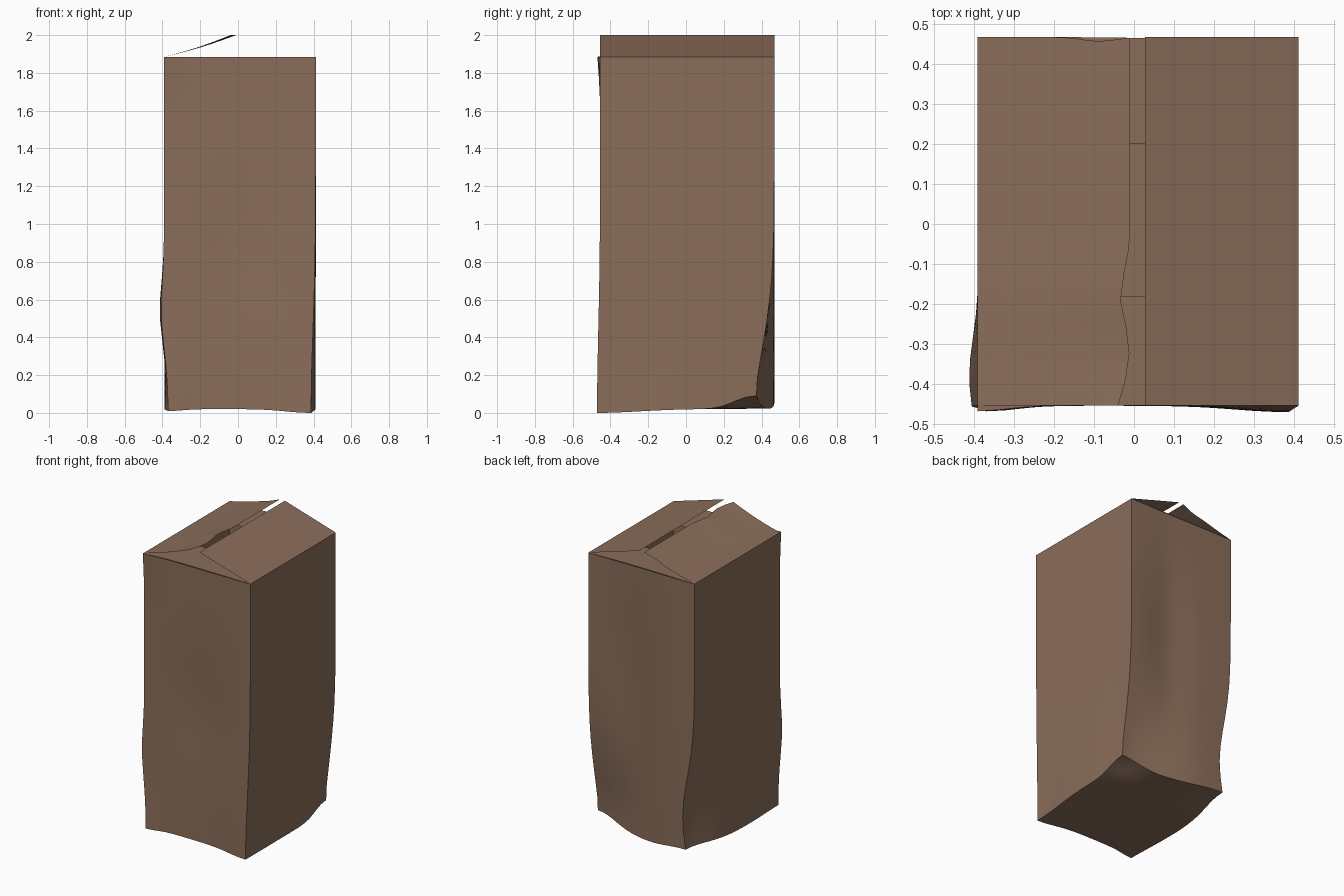
import bpy, bmesh, math

if "Cube" in bpy.data.objects:
    bpy.data.objects.remove(bpy.data.objects["Cube"])

card = bpy.data.materials.new("cardboard brown")
card.diffuse_color = (0.255, 0.155, 0.102, 1)
card.use_nodes = True
card.node_tree.nodes["Principled BSDF"].inputs["Base Color"].default_value = card.diffuse_color

X0, X1, Y0, Y1, Z0, Z1 = -0.392, 0.412, -0.455, 0.468, 0.02, 1.885

# Soft dents and bulges: centre, reach, push
DENTS = [
    ((X1, Y0, Z0), (.20, .30, .60), (-.025, -.016, -.02)),
    ((X0, Y0, Z0), (.12, .20, .35), (.022, -.014, -.01)),
    ((X0, -.38, .53), (.30, .13, .22), (-.025, 0, 0)),
    ((X1, Y1, Z0), (.35, .30, .50), (-.006, -.095, 0)),
    ((X1, Y1, Z0), (.18, .18, .18), (0, 0, .07)),
    ((X0, Y1, .25), (.25, .28, .42), (.09, 0, 0)),
    ((X0, Y1, Z0), (.25, .25, .25), (0, 0, .03)),
    ((.1, Y1, 1.0), (.16, .30, .60), (0, -.025, 0)),
    ((.0, Y0, .90), (.20, .20, .35), (0, .016, 0)),
    ((X0, 0, 1.0), (.20, .25, .40), (.010, 0, 0)),
    ((X0, Y0, 1.88), (.10, .12, .12), (0, -.014, 0)),
]


def dent(p):
    q = list(p)
    for c, r, d in DENTS:
        w = math.exp(-sum(((p[i] - c[i]) / r[i]) ** 2 for i in range(3)))
        for i in range(3):
            q[i] += d[i] * w
    return q


def finish(name, bm):
    me = bpy.data.meshes.new(name)
    bm.to_mesh(me)
    bm.free()
    ob = bpy.data.objects.new(name, me)
    bpy.context.collection.objects.link(ob)
    me.materials.append(card)
    bpy.context.view_layer.objects.active = ob
    ob.select_set(True)
    bpy.ops.object.shade_smooth_by_angle(angle=math.radians(35))
    ob.select_set(False)


def sheet(name, fn, n=14):
    """Thin card sheet from a function of u, v in 0..1."""
    bm = bmesh.new()
    g = [[bm.verts.new(fn(i / n, j / n)) for j in range(n + 1)] for i in range(n + 1)]
    for i in range(n):
        for j in range(n):
            bm.faces.new((g[i][j], g[i + 1][j], g[i + 1][j + 1], g[i][j + 1]))
    for f in bm.faces:
        f.normal_update()
        if f.normal.z < 0:
            f.normal_flip()
    finish(name, bm)


def lerp(a, b, t):
    return a + (b - a) * t


# Box walls and floor, open at the top
bm = bmesh.new()
bmesh.ops.create_cube(bm, size=1)
bmesh.ops.subdivide_edges(bm, edges=bm.edges[:], cuts=15, use_grid_fill=True)
bmesh.ops.delete(bm, geom=[f for f in bm.faces if f.normal.z > .9], context='FACES')
for v in bm.verts:
    v.co = dent((lerp(X0, X1, v.co.x + .5), lerp(Y0, Y1, v.co.y + .5),
                 lerp(Z0, Z1, v.co.z + .5)))
finish("box_body", bm)


# Long flaps leaning together into a low ridge
def right_flap(u, v):
    return lerp(X1, .027, u), lerp(Y0, Y1, v), lerp(Z1, 2.0, u)


def left_flap(u, v):
    y = lerp(Y0, Y1, v)
    tip = -.010 - .03 * math.exp(-((y + .46) / .07) ** 2) \
        - .024 * math.exp(-((y + .18) / .08) ** 2)
    sag = -.008 * math.sin(math.pi * u)
    ragged = -.01 * v ** 8 * math.exp(-((u - .8) / .15) ** 2)
    return lerp(X0, tip, u), y + ragged, lerp(Z1, 2.0, u) + sag


sheet("right_flap", right_flap)
sheet("left_flap", left_flap)


# Short inner flaps lying flat under the ridge
def inner_flap(name, ya, yb):
    sheet(name, lambda u, v: dent((lerp(X0, X1, u), lerp(ya, yb, v),
                                   Z1 + .003 * math.sin(math.pi * u))), 15)


inner_flap("front_inner_flap", Y0, -.18)
inner_flap("back_inner_flap", .203, Y1)
